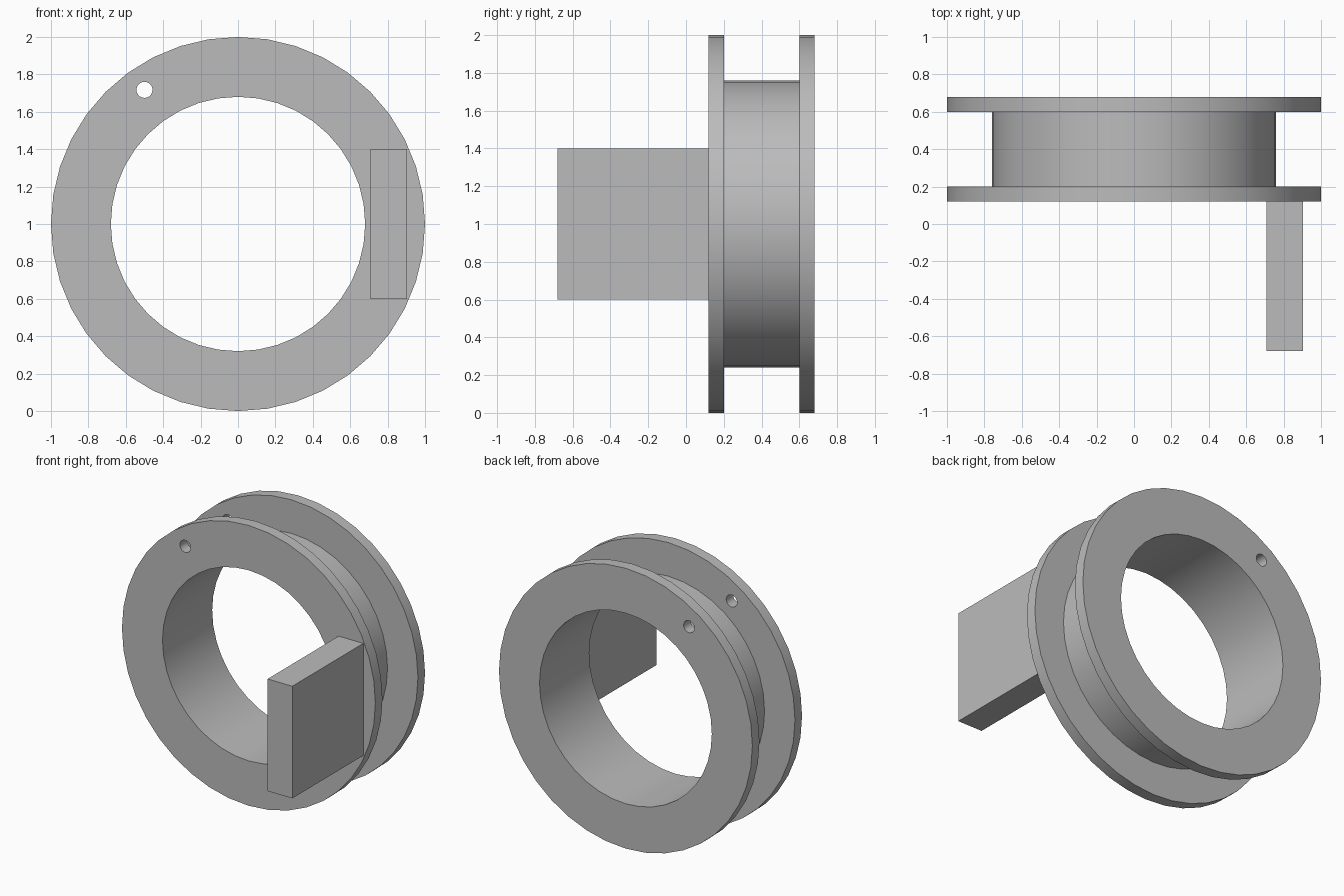
import bpy, bmesh
from math import cos, sin, tau, pi

cube = bpy.data.objects.get("Cube")
if cube:
    bpy.data.objects.remove(cube, do_unlink=True)

grey = bpy.data.materials.new("plain_grey")
grey.use_nodes = True
colour = (0.5, 0.5, 0.5, 1)
grey.diffuse_color = colour
grey.node_tree.nodes["Principled BSDF"].inputs["Base Color"].default_value = colour

SEGMENTS = 40
CENTRE_Z = 1.0
BORE, HUB, RIM = 0.68, 0.76, 1.0
FRONT, GROOVE_FRONT, GROOVE_BACK, BACK = 0.12, 0.20, 0.60, 0.68


def lathe(name, profile):
    """Spin a closed (radius, y) profile around the y axis."""
    bm = bmesh.new()
    rings = []
    for i in range(SEGMENTS):
        a = tau * i / SEGMENTS
        rings.append([bm.verts.new((r * cos(a), y, CENTRE_Z + r * sin(a)))
                      for r, y in profile])
    n = len(profile)
    for i, ring in enumerate(rings):
        following = rings[(i + 1) % SEGMENTS]
        for j in range(n):
            k = (j + 1) % n
            bm.faces.new((ring[j], ring[k], following[k], following[j]))
    bmesh.ops.recalc_face_normals(bm, faces=bm.faces)
    mesh = bpy.data.meshes.new(name)
    bm.to_mesh(mesh)
    bm.free()
    obj = bpy.data.objects.new(name, mesh)
    bpy.context.collection.objects.link(obj)
    mesh.materials.append(grey)
    return obj


def activate(obj):
    bpy.ops.object.select_all(action='DESELECT')
    obj.select_set(True)
    bpy.context.view_layer.objects.active = obj


# Flanged ring with a grooved hub and an open bore
spool = lathe("flanged_spool", [
    (BORE, FRONT), (RIM, FRONT), (RIM, GROOVE_FRONT), (HUB, GROOVE_FRONT),
    (HUB, GROOVE_BACK), (RIM, GROOVE_BACK), (RIM, BACK), (BORE, BACK)])

# Small hole drilled through both flanges
bpy.ops.mesh.primitive_cylinder_add(
    vertices=20, radius=0.043, depth=1.0,
    location=(-0.50, 0.40, 1.717), rotation=(pi / 2, 0, 0))
cutter = bpy.context.object
cutter.name = "hole_cutter"
cutter.hide_render = True
cutter.data.materials.append(grey)
activate(spool)
drill = spool.modifiers.new("drill", 'BOOLEAN')
drill.operation = 'DIFFERENCE'
drill.solver = 'EXACT'
drill.object = cutter
bpy.ops.object.modifier_apply(modifier=drill.name)
bpy.data.objects.remove(cutter, do_unlink=True)
activate(spool)
bpy.ops.object.shade_smooth_by_angle(angle=pi / 6)

# Flat crank handle on the front flange
bpy.ops.mesh.primitive_cube_add(size=1, location=(0.807, -0.28, CENTRE_Z))
handle = bpy.context.object
handle.name = "handle_block"
handle.scale = (0.195, 0.80, 0.80)
bpy.ops.object.transform_apply(location=False, rotation=False, scale=True)
handle.data.materials.append(grey)
